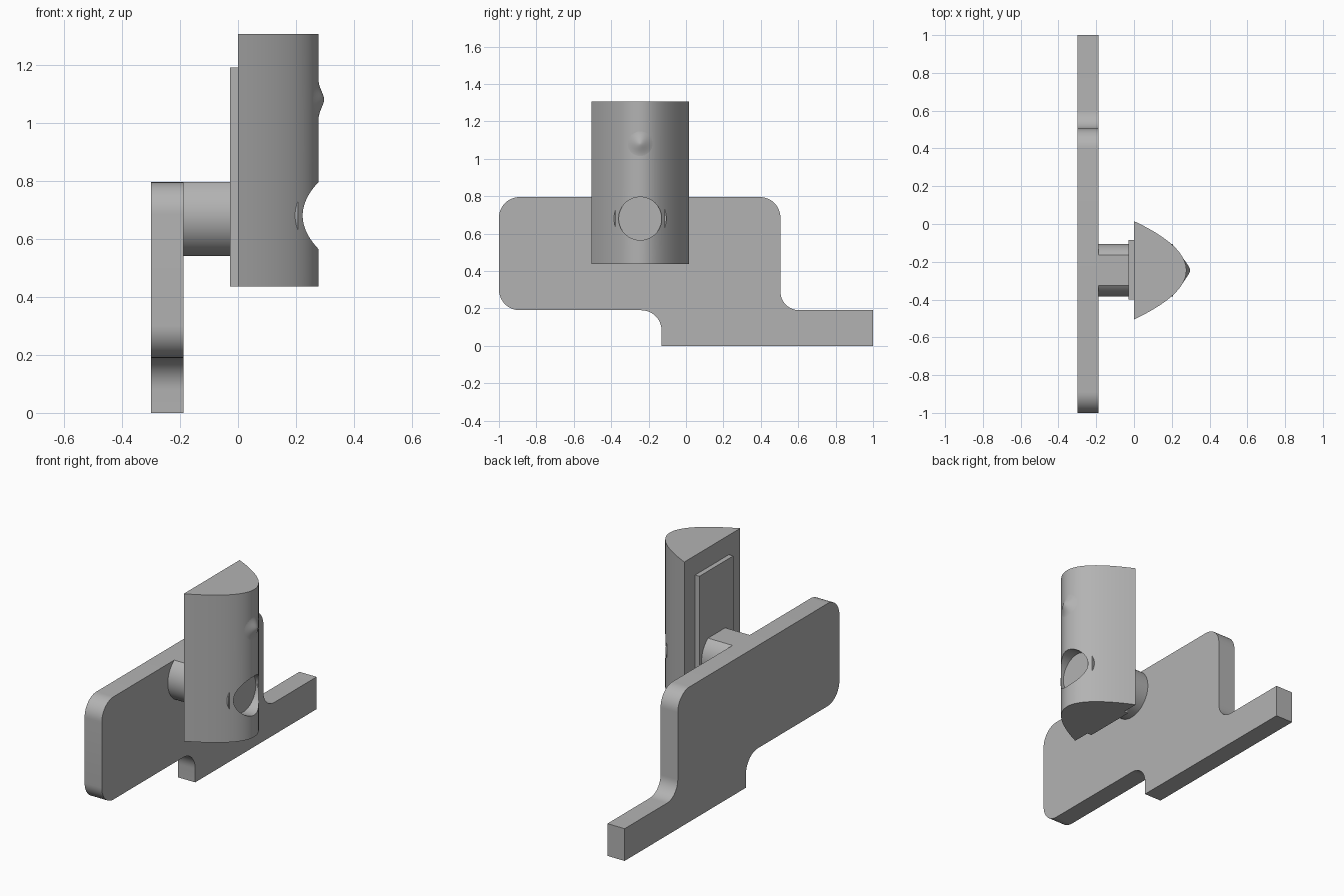
import bpy, bmesh, math

if "Cube" in bpy.data.objects:
    bpy.data.objects.remove(bpy.data.objects["Cube"])

grey = bpy.data.materials.new("plain grey")
grey.diffuse_color = (0.45, 0.45, 0.45, 1)
grey.use_nodes = True
grey.node_tree.nodes["Principled BSDF"].inputs["Base Color"].default_value = grey.diffuse_color

CY, HZ = -0.245, 0.68            # centre line of the post, height of the hole
HALF, DEPTH = 0.26, 0.277        # post half width and depth


def make(name, verts, faces, smooth=True):
    me = bpy.data.meshes.new(name)
    me.from_pydata(verts, [], faces)
    bm = bmesh.new()
    bm.from_mesh(me)
    bmesh.ops.recalc_face_normals(bm, faces=bm.faces)
    bm.to_mesh(me)
    bm.free()
    ob = bpy.data.objects.new(name, me)
    bpy.context.collection.objects.link(ob)
    me.materials.append(grey)
    if smooth:
        finish(ob)
    return ob


def finish(ob):
    bpy.ops.object.select_all(action='DESELECT')
    ob.select_set(True)
    bpy.context.view_layer.objects.active = ob
    bpy.ops.object.shade_smooth_by_angle(angle=math.radians(30))


def prism(name, loop, axis, lo, hi, smooth=True):
    """Extrude a closed 2D loop along x (loop is y,z) or z (loop is x,y)."""
    n = len(loop)
    put = (lambda p, h: (h, p[0], p[1])) if axis == 'x' else (lambda p, h: (p[0], p[1], h))
    verts = [put(p, h) for h in (lo, hi) for p in loop]
    faces = [list(range(n)), list(range(n, 2 * n))]
    faces += [[i, (i + 1) % n, n + (i + 1) % n, n + i] for i in range(n)]
    return make(name, verts, faces, smooth)


def arc(cy, cz, r, a0, a1, n=12):
    return [(cy + r * math.cos(math.radians(a0 + (a1 - a0) * i / n)),
             cz + r * math.sin(math.radians(a0 + (a1 - a0) * i / n))) for i in range(n + 1)]


def post_x(dy):
    return DEPTH * (1 - (dy / HALF) ** 2)


# stepped side plate with rounded corners
R, S = 0.11, 0.10
plate = [(1, 0), (1, 0.19)]
plate += arc(0.505 + S, 0.19 + S, S, 270, 180)
plate += arc(0.505 - R, 0.795 - R, R, 0, 90)
plate += arc(-1 + R, 0.795 - R, R, 90, 180)
plate += arc(-1 + R, 0.19 + R, R, 180, 270)
plate += arc(-0.13 - R, 0.19 - R, R, 90, 0)
plate += [(-0.13, 0)]
prism("side_plate", plate, 'x', -0.30, -0.188)

# boss through the post, flattened level with the plate top
top = math.degrees(math.asin(0.115 / 0.14))
prism("boss", arc(CY, HZ, 0.14, 180 - top, 360 + top, 64), 'x', -0.19, 0.207)

# backing strip behind the post
prism("backing_strip", [(-0.40, 0.436), (-0.085, 0.436), (-0.085, 1.19), (-0.40, 1.19)],
      'x', -0.028, 0.002)

# curved post with a round recess
N = 64
curve = [(post_x(HALF * (2 * i / N - 1)), CY + HALF * (2 * i / N - 1)) for i in range(N + 1)]
post = prism("post", curve, 'z', 0.436, 1.305, smooth=False)
cutter = prism("recess_cutter", arc(CY, HZ, 0.115, 0, 360, 64)[:-1], 'x', 0.203, 0.4, smooth=False)
mod = post.modifiers.new("recess", 'BOOLEAN')
mod.operation, mod.solver, mod.object = 'DIFFERENCE', 'EXACT', cutter
bpy.context.view_layer.objects.active = post
bpy.ops.object.modifier_apply(modifier=mod.name)
bpy.data.objects.remove(cutter)
finish(post)

# small pointed nub that flares into the post
RINGS, SEG, NR = 12, 32, 0.075
verts, faces = [(DEPTH + 0.02, CY, 1.08)], []
for k in range(1, RINGS + 1):
    t = k / RINGS
    bump = 0.02 * (0.5 + 0.5 * math.cos(math.pi * t ** 0.8))
    for j in range(SEG):
        a = 2 * math.pi * j / SEG
        dy, dz = NR * t * math.cos(a), NR * t * math.sin(a)
        verts.append((post_x(dy) + bump - 0.0005 * t, CY + dy, 1.08 + dz))
faces += [[0, 1 + j, 1 + (j + 1) % SEG] for j in range(SEG)]
for k in range(RINGS - 1):
    a, b = 1 + k * SEG, 1 + (k + 1) * SEG
    faces += [[a + j, b + j, b + (j + 1) % SEG, a + (j + 1) % SEG] for j in range(SEG)]
nub = make("nub", verts, faces)
if nub.data.polygons[0].normal.x < 0:
    nub.data.flip_normals()
